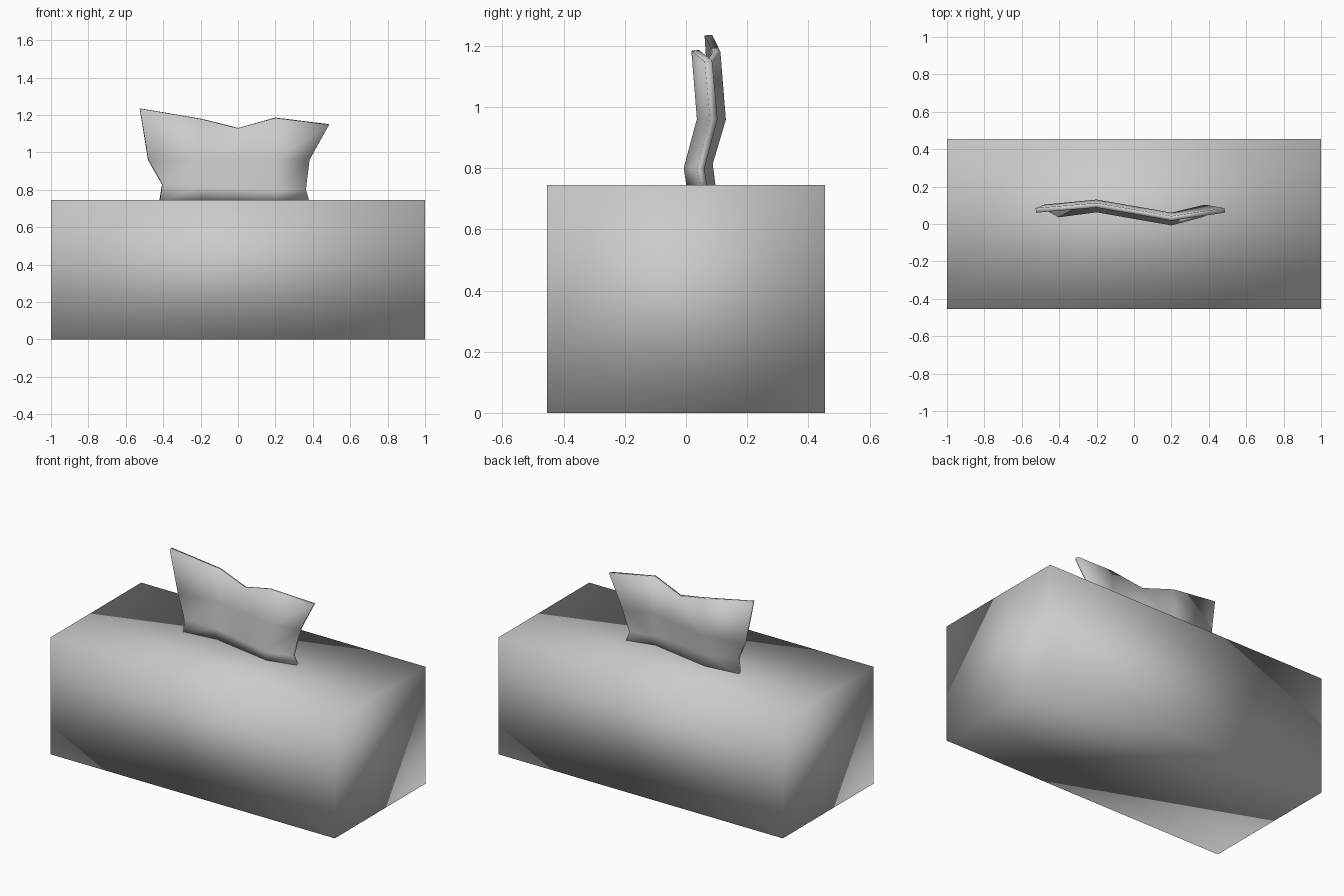
import bpy
import bmesh

default = bpy.data.objects.get("Cube")
if default:
    bpy.data.objects.remove(default, do_unlink=True)

# Single pale grey material
grey = bpy.data.materials.new("pale_grey")
grey.use_nodes = True
COLOUR = (0.6, 0.6, 0.6, 1)
grey.diffuse_color = COLOUR
grey.node_tree.nodes["Principled BSDF"].inputs["Base Color"].default_value = COLOUR


def finish(name, bm):
    """Turn a bmesh into a fully smooth-shaded object."""
    bmesh.ops.recalc_face_normals(bm, faces=bm.faces)
    for face in bm.faces:
        face.smooth = True
    mesh = bpy.data.meshes.new(name)
    bm.to_mesh(mesh)
    bm.free()
    mesh.materials.append(grey)
    obj = bpy.data.objects.new(name, mesh)
    bpy.context.collection.objects.link(obj)
    return obj


# Box: plain cuboid, smooth across its corners
WIDTH, DEPTH, HEIGHT = 2.0, 0.91, 0.745
bm = bmesh.new()
bmesh.ops.create_cube(bm, size=1)
for v in bm.verts:
    v.co = (v.co.x * WIDTH, v.co.y * DEPTH, (v.co.z + 0.5) * HEIGHT)
finish("box", bm)

# Tissue: wavy sheet; each row holds its y position, right and left edge x, and heights
rows = [
    (0.050, -0.42, 0.38, (0.735,) * 5),
    (0.040, -0.405, 0.36, (0.83, 0.815, 0.81, 0.80, 0.80)),
    (0.083, -0.48, 0.38, (0.96,) * 5),
    (0.065, -0.525, 0.485, (1.235, 1.18, 1.13, 1.185, 1.15)),
]
wave = (0.008, 0.035, 0.0, -0.035, 0.008)
bm = bmesh.new()
grid = []
for y, x_min, x_max, heights in rows:
    xs = (x_min, -0.2, 0.0, 0.2, x_max)
    grid.append([bm.verts.new((x, y + w, z)) for x, w, z in zip(xs, wave, heights)])
for low, high in zip(grid, grid[1:]):
    for i in range(len(wave) - 1):
        bm.faces.new((low[i], low[i + 1], high[i + 1], high[i]))
tissue = finish("tissue", bm)

# Thin paper body
solid = tissue.modifiers.new("thickness", "SOLIDIFY")
solid.thickness = 0.025
solid.offset = 0
